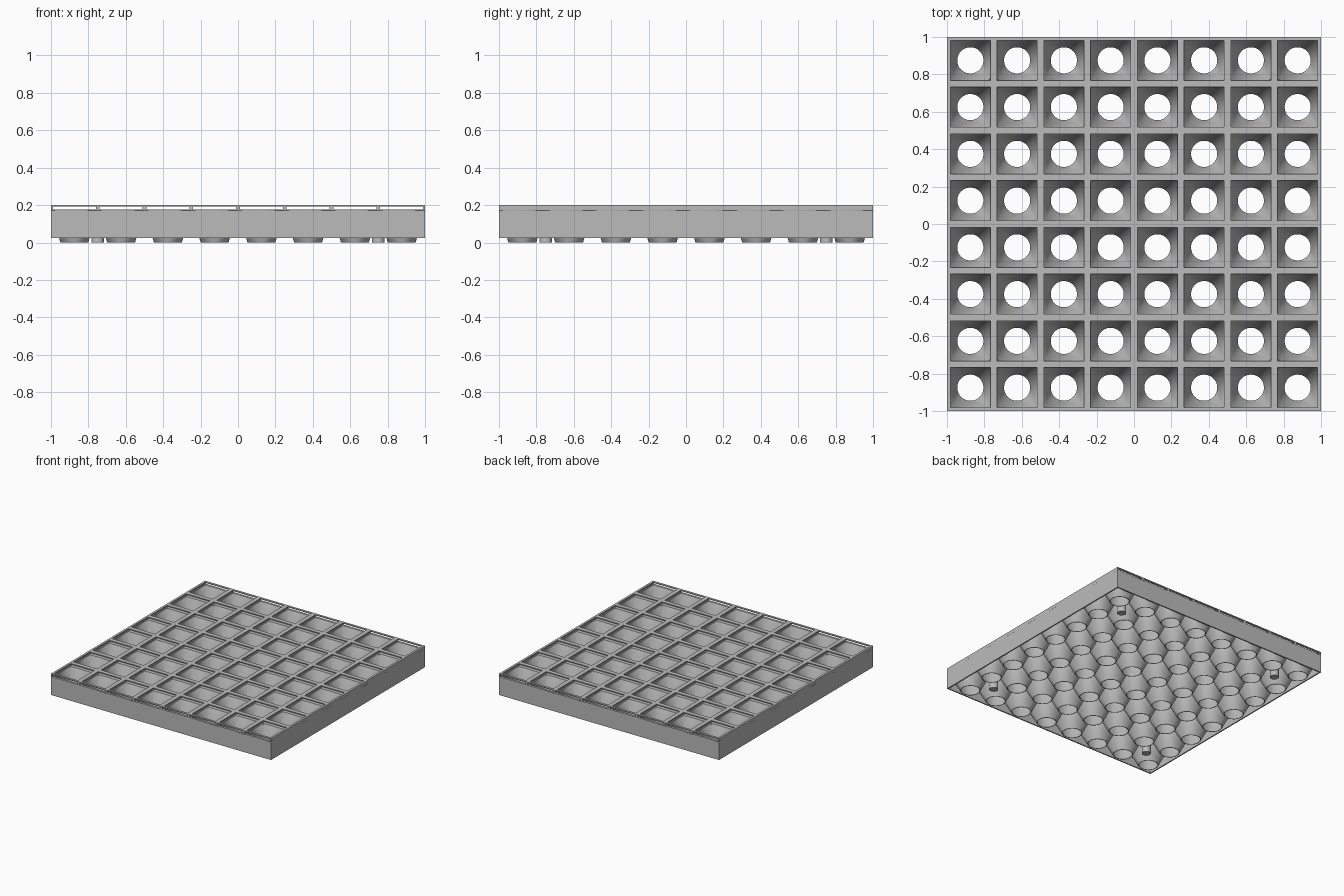
import bpy, bmesh, math
from mathutils import Vector

cube = bpy.data.objects.get("Cube")
if cube:
    bpy.data.objects.remove(cube, do_unlink=True)

N, PITCH = 8, 0.25            # cells per side and their spacing
HALF = PITCH / 2
OPEN = 0.107                  # half width of a square opening
TOP, LIP, FLOOR, BASE = 0.2, 0.193, 0.176, 0.025
WALL = 0.01
SEG = 48

grey = bpy.data.materials.new("plain grey")
grey.use_nodes = True
color = (0.5, 0.5, 0.5, 1)
grey.diffuse_color = color
grey.node_tree.nodes["Principled BSDF"].inputs["Base Color"].default_value = color


def finish(bm, name, recalc=True):
    if recalc:
        bmesh.ops.recalc_face_normals(bm, faces=bm.faces)
    mesh = bpy.data.meshes.new(name)
    bm.to_mesh(mesh)
    bm.free()
    mesh.materials.append(grey)
    obj = bpy.data.objects.new(name, mesh)
    bpy.context.collection.objects.link(obj)
    return obj


def add_box(bm, low, high):
    low, high = Vector(low), Vector(high)
    verts = bmesh.ops.create_cube(bm, size=1)["verts"]
    bmesh.ops.scale(bm, vec=high - low, verts=verts)
    bmesh.ops.translate(bm, vec=(low + high) / 2, verts=verts)


def square(bm, h, z):
    return [bm.verts.new((x * h, y * h, z)) for x, y in ((1, 1), (-1, 1), (-1, -1), (1, -1))]


def circle(bm, r, z):
    turn = 2 * math.pi / SEG
    return [bm.verts.new((r * math.cos(i * turn), r * math.sin(i * turn), z)) for i in range(SEG)]


def bridge(bm, a, b):
    n = len(a)
    for i in range(n):
        j = (i + 1) % n
        bm.faces.new((a[i], a[j], b[j], b[i]))


def square_to_circle(bm, sq, ring):
    # a corner fan for each quarter, and a flat triangle for each side
    q = SEG // 4
    for i in range(SEG):
        bm.faces.new((sq[i // q], ring[(i + 1) % SEG], ring[i]))
    for k in range(4):
        bm.faces.new((sq[k - 1], sq[k], ring[k * q]))


def array_cells(obj):
    for axis in range(2):
        mod = obj.modifiers.new("repeat", 'ARRAY')
        mod.count = N
        mod.use_relative_offset = False
        mod.use_constant_offset = True
        mod.constant_offset_displace = [PITCH if i == axis else 0 for i in range(3)]
    obj.location = (HALF - 1, HALF - 1, 0)


# Funnel shells, square above and round below
bm = bmesh.new()
outer_sq, outer_ring = square(bm, HALF, FLOOR - 0.004), circle(bm, 0.0745, 0)
inner_sq, inner_ring = square(bm, OPEN, FLOOR), circle(bm, 0.07, 0)
rim = square(bm, HALF, FLOOR)
square_to_circle(bm, outer_sq, outer_ring)
bridge(bm, outer_ring, inner_ring)
square_to_circle(bm, inner_sq, inner_ring)
bridge(bm, inner_sq, rim)
bridge(bm, rim, outer_sq)
funnels = finish(bm, "funnels")
bpy.context.view_layer.objects.active = funnels
funnels.select_set(True)
bpy.ops.object.shade_smooth_by_angle(angle=math.radians(30))
array_cells(funnels)

# Thin top grid above the slide-in slots
bm = bmesh.new()
rings = [square(bm, h, z) for h, z in ((HALF, LIP), (HALF, TOP), (OPEN, TOP), (OPEN, LIP))]
for i in range(4):
    bridge(bm, rings[i - 1], rings[i])
array_cells(finish(bm, "top_grid"))

# Ribs that part the slots, running front to back
bm = bmesh.new()
for i in range(1, N):
    x = i * PITCH - 1
    add_box(bm, (x - WALL, -1, FLOOR), (x + WALL, 1, LIP))
finish(bm, "slot_ribs")

# Outer walls; the sides reach the top, the front and back stop below the slots
bm = bmesh.new()
for s in (-1, 1):
    a, b = sorted((s, s * (1 - WALL)))
    add_box(bm, (a, -1, BASE), (b, 1, TOP))
    add_box(bm, (-1, a, BASE), (1, b, FLOOR))
finish(bm, "outer_walls")

# Four pegs underneath
for sx, side in ((-1, "right"), (1, "left")):
    for sy, end in ((-1, "front"), (1, "back")):
        bm = bmesh.new()
        bmesh.ops.create_cone(bm, cap_ends=True, segments=24, radius1=0.034, radius2=0.034, depth=0.17)
        peg = finish(bm, f"peg_{end}_{side}")
        peg.location = (sx * 0.75, sy * 0.75, 0.085)
        bpy.ops.object.select_all(action='DESELECT')
        peg.select_set(True)
        bpy.context.view_layer.objects.active = peg
        bpy.ops.object.shade_smooth_by_angle(angle=math.radians(30))
